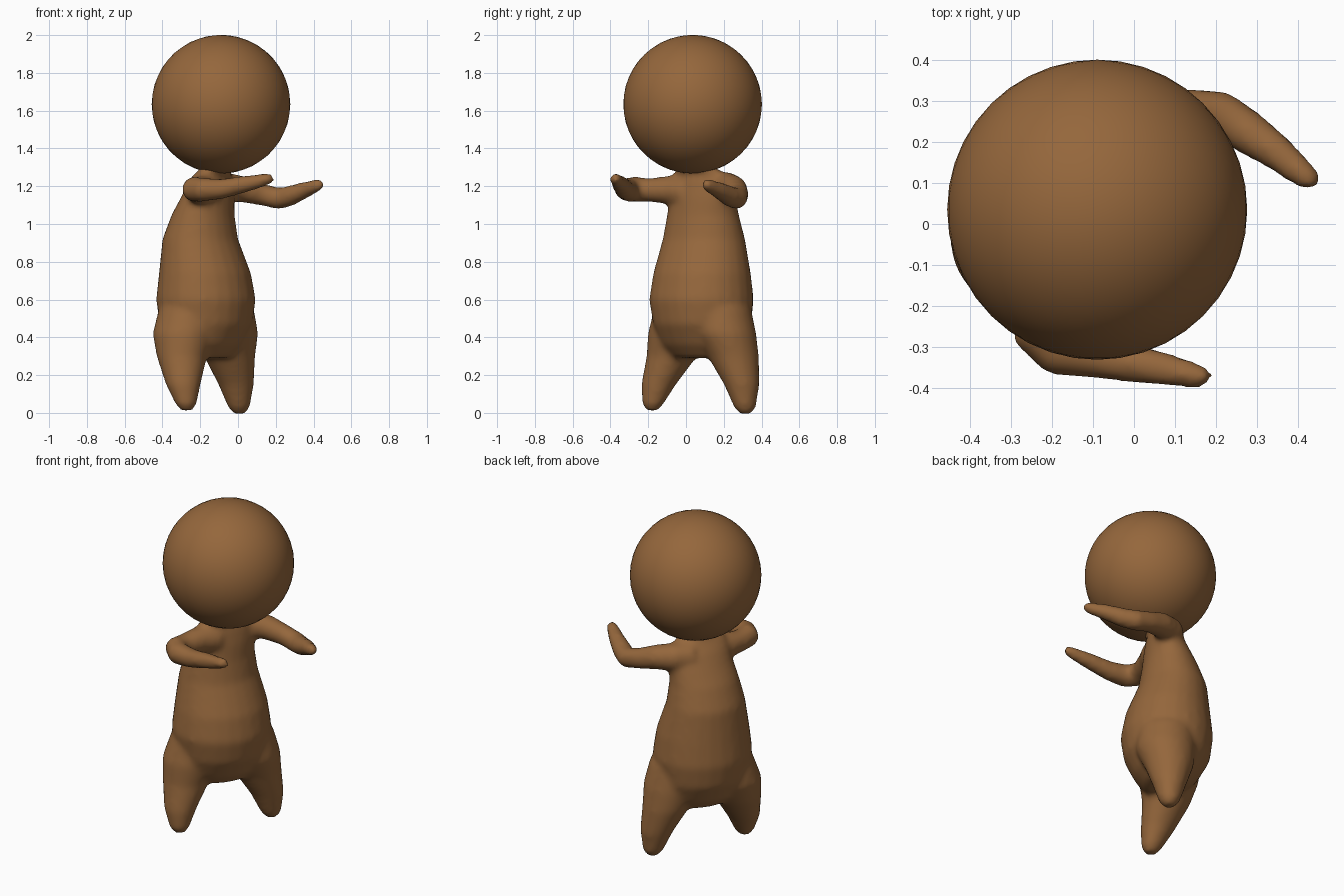
import bpy, bmesh, math
from mathutils import Vector, Matrix

brown = bpy.data.materials.new("warm brown")
brown.diffuse_color = (0.30, 0.135, 0.045, 1)

TURN = math.radians(61)      # sideways axis of the turned figure
SIDES = 24


def loft(bm, rings, upright=False):
    """Closed tube through rings (x, y, z, radius[, second radius])."""
    pts = [Vector(r[:3]) for r in rings]
    loops, last, rot = [], Vector((0, 0, 1)), Matrix.Rotation(TURN, 3, 'Z')
    for i, r in enumerate(rings):
        if not upright:
            t = (pts[min(i + 1, len(pts) - 1)] - pts[max(i - 1, 0)]).normalized()
            rot = last.rotation_difference(t).to_matrix() @ rot
            last = t
        a, b = r[3], r[-1]
        loops.append([bm.verts.new(pts[i] + rot @ Vector((
            a * math.cos(k * math.tau / SIDES), b * math.sin(k * math.tau / SIDES), 0)))
            for k in range(SIDES)])
    for lo, hi in zip(loops, loops[1:]):
        for k in range(SIDES):
            n = (k + 1) % SIDES
            bm.faces.new((lo[k], lo[n], hi[n], hi[k]))
    bm.faces.new(loops[0][::-1])
    bm.faces.new(loops[-1])


def finish(bm, name):
    bmesh.ops.recalc_face_normals(bm, faces=bm.faces)
    for f in bm.faces:
        f.smooth = True
    me = bpy.data.meshes.new(name)
    bm.to_mesh(me)
    bm.free()
    me.materials.append(brown)
    ob = bpy.data.objects.new(name, me)
    bpy.context.collection.objects.link(ob)
    return ob


# Body: torso, legs and arms fused into one soft skin
bm = bmesh.new()
loft(bm, [(-.165, .085, .29, .17, .11), (-.17, .085, .36, .23, .18),
          (-.17, .085, .47, .265, .24), (-.17, .082, .60, .283, .258),
          (-.175, .085, .74, .265, .237), (-.2, .095, .92, .226, .192),
          (-.185, .09, 1.05, .20, .155), (-.16, .088, 1.14, .19, .125),
          (-.145, .08, 1.22, .18, .095), (-.135, .075, 1.265, .16, .07),
          (-.11, .05, 1.30, .10, .08), (-.10, .045, 1.36, .11, .10)], True)
# legs
loft(bm, [(-.272, -.178, .012, .03), (-.275, -.176, .045, .056), (-.29, -.145, .15, .092),
          (-.297, -.075, .30, .134), (-.285, -.035, .42, .167), (-.25, .0, .55, .17),
          (-.21, .04, .68, .15)], True)
loft(bm, [(.008, .315, -.006, .03), (.005, .312, .03, .058), (-.01, .295, .15, .094),
          (-.045, .25, .30, .136), (-.06, .205, .42, .167), (-.085, .175, .55, .17),
          (-.13, .13, .68, .15)], True)
# arms, shoulder to hand
loft(bm, [(-.16, .0, 1.17, .085), (-.20, -.09, 1.18, .075), (-.23, -.20, 1.18, .062),
          (-.235, -.265, 1.185, .066), (-.19, -.308, 1.182, .064), (-.09, -.325, 1.185, .054),
          (.05, -.350, 1.214, .044), (.155, -.372, 1.237, .032), (.19, -.378, 1.245, .02)])
loft(bm, [(-.14, .14, 1.19, .085), (-.07, .22, 1.195, .08), (.02, .255, 1.185, .07),
          (.13, .275, 1.155, .058), (.215, .268, 1.135, .058), (.27, .23, 1.147, .055),
          (.35, .175, 1.178, .045), (.425, .112, 1.207, .033), (.449, .095, 1.215, .02)])
body = finish(bm, "body")
remesh = body.modifiers.new("fuse", 'REMESH')
remesh.mode = 'VOXEL'
remesh.voxel_size = 0.016
remesh.use_smooth_shade = True
soft = body.modifiers.new("soften", 'SMOOTH')
soft.factor = 0.5
soft.iterations = 8

# Head: large ball
bm = bmesh.new()
bmesh.ops.create_icosphere(bm, subdivisions=4, radius=.367,
                           matrix=Matrix.Translation((-.09, .035, 1.634)))
finish(bm, "head")
